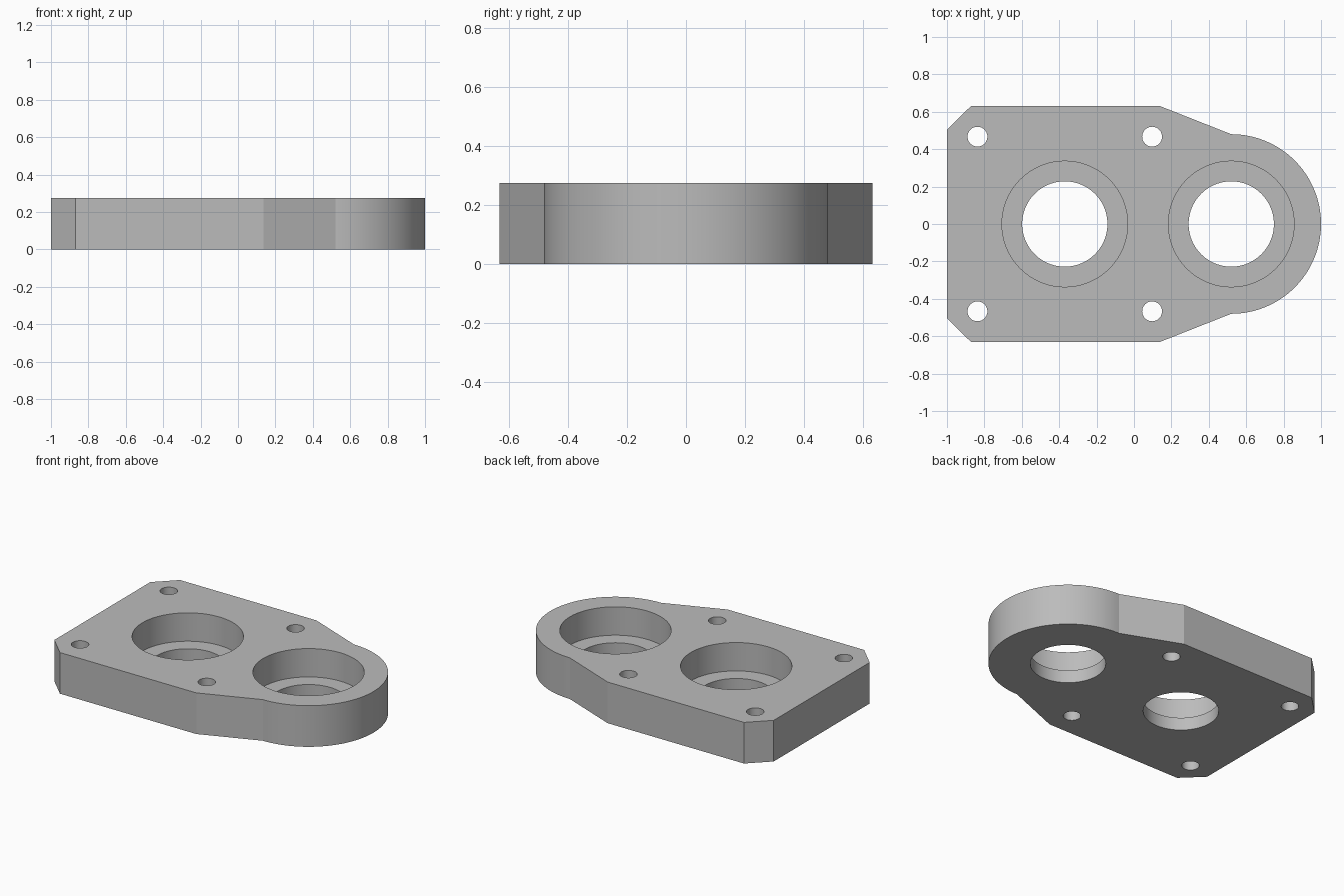
import bpy, bmesh, math

if "Cube" in bpy.data.objects:
    bpy.data.objects.remove(bpy.data.objects["Cube"], do_unlink=True)

HEIGHT = 0.274
LEDGE_Z = 0.085
NOSE = (0.52, 0.48)          # centre x and radius of the rounded end
BORES = (-0.37, 0.52)        # x of the two bearing bores

grey = bpy.data.materials.new("plain_grey")
grey.use_nodes = True
colour = (0.5, 0.5, 0.5, 1)
grey.diffuse_color = colour
grey.node_tree.nodes["Principled BSDF"].inputs["Base Color"].default_value = colour


def prism(name, outline, z0, z1):
    """Closed solid raised from a counter-clockwise outline."""
    bm = bmesh.new()
    base = bm.faces.new([bm.verts.new((x, y, z0)) for x, y in outline])
    raised = bmesh.ops.extrude_face_region(bm, geom=[base], use_keep_orig=True)
    top = [v for v in raised["geom"] if isinstance(v, bmesh.types.BMVert)]
    bmesh.ops.translate(bm, verts=top, vec=(0, 0, z1 - z0))
    bmesh.ops.recalc_face_normals(bm, faces=bm.faces)
    mesh = bpy.data.meshes.new(name)
    bm.to_mesh(mesh)
    bm.free()
    mesh.materials.append(grey)
    obj = bpy.data.objects.new(name, mesh)
    bpy.context.collection.objects.link(obj)
    return obj


def arc(cx, cy, radius, start, end, steps):
    angles = [start + (end - start) * i / steps for i in range(steps + 1)]
    return [(cx + radius * math.cos(a), cy + radius * math.sin(a)) for a in angles]


def cut_hole(body, x, y, radius, z0, steps):
    circle = arc(x, y, radius, 0, math.tau, steps)[:-1]
    cutter = prism("hole_cutter", circle, z0, HEIGHT + 0.1)
    cutter.hide_render = True
    mod = body.modifiers.new("hole", 'BOOLEAN')
    mod.operation = 'DIFFERENCE'
    mod.solver = 'EXACT'
    mod.object = cutter
    bpy.context.view_layer.objects.active = body
    bpy.ops.object.modifier_apply(modifier=mod.name)
    bpy.data.objects.remove(cutter, do_unlink=True)


# Plate: chamfered back corners, tapered shoulders, rounded nose
side = [(-1, -0.505), (-0.87, -0.632), (0.135, -0.632)]
nose = arc(NOSE[0], 0, NOSE[1], -math.pi / 2, math.pi / 2, 64)
plate = prism("bearing_plate", side + nose + [(x, -y) for x, y in reversed(side)], 0, HEIGHT)

# Stepped bores: wide seat above a narrower through hole
for x in BORES:
    cut_hole(plate, x, 0, 0.336, LEDGE_Z, 96)
    cut_hole(plate, x, 0, 0.228, -0.1, 96)

# Four bolt holes
for x in (-0.837, 0.097):
    for y in (-0.467, 0.467):
        cut_hole(plate, x, y, 0.053, -0.1, 48)

# Smooth curved walls, crisp edges
bpy.ops.object.select_all(action='DESELECT')
plate.select_set(True)
bpy.context.view_layer.objects.active = plate
bpy.ops.object.shade_smooth_by_angle(angle=math.radians(15))
